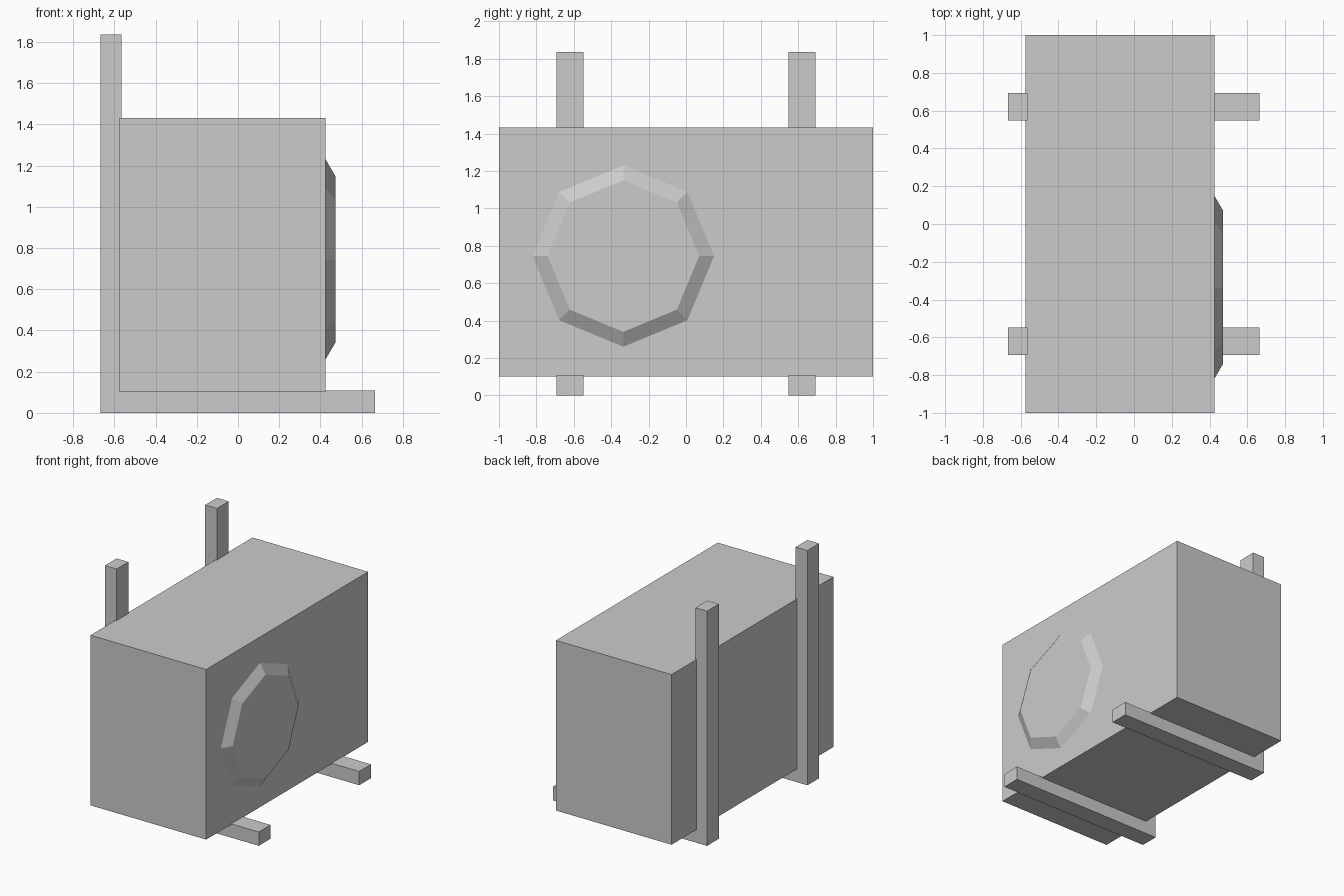
import bpy
import bmesh
from math import pi
from mathutils import Matrix

cube = bpy.data.objects.get("Cube")
if cube:
    bpy.data.objects.remove(cube, do_unlink=True)

grey = bpy.data.materials.new("light grey metal")
grey.use_nodes = True
colour = (0.6, 0.6, 0.6, 1)
grey.diffuse_color = colour
grey.node_tree.nodes["Principled BSDF"].inputs["Base Color"].default_value = colour


def finish(name, bm):
    bmesh.ops.recalc_face_normals(bm, faces=bm.faces)
    mesh = bpy.data.meshes.new(name)
    bm.to_mesh(mesh)
    bm.free()
    mesh.materials.append(grey)
    obj = bpy.data.objects.new(name, mesh)
    bpy.context.collection.objects.link(obj)
    return obj


# Main casing
bm = bmesh.new()
bmesh.ops.create_cube(bm, size=1, matrix=Matrix.Translation((-0.075, 0, 0.767))
                      @ Matrix.Diagonal((1.0, 2.0, 1.33, 1)))
finish("casing", bm)

# Raised octagonal fan cover with sloping rim
bm = bmesh.new()
bmesh.ops.create_cone(bm, cap_ends=True, segments=8, radius1=0.49, radius2=0.405,
                      depth=0.05,
                      matrix=Matrix.Translation((0.447, -0.335, 0.745))
                      @ Matrix.Rotation(pi / 2, 4, "Y"))
finish("fan_cover", bm)

# L-shaped wall brackets, extruded from a side profile
PROFILE = [(-0.667, 0), (0.665, 0), (0.665, 0.108), (-0.565, 0.108),
           (-0.565, 1.835), (-0.667, 1.835)]
WIDTH = 0.145
for name, y in (("front_bracket", -0.62), ("back_bracket", 0.62)):
    bm = bmesh.new()
    face = bm.faces.new([bm.verts.new((x, y - WIDTH / 2, z)) for x, z in PROFILE])
    side = bmesh.ops.extrude_face_region(bm, geom=[face])["geom"]
    bmesh.ops.translate(bm, vec=(0, WIDTH, 0),
                        verts=[v for v in side if isinstance(v, bmesh.types.BMVert)])
    if not any(len(f.verts) == 6 and f.calc_center_median().y < y for f in bm.faces):
        bm.faces.new([v for v in bm.verts if v.co.y < y])
    finish(name, bm)
